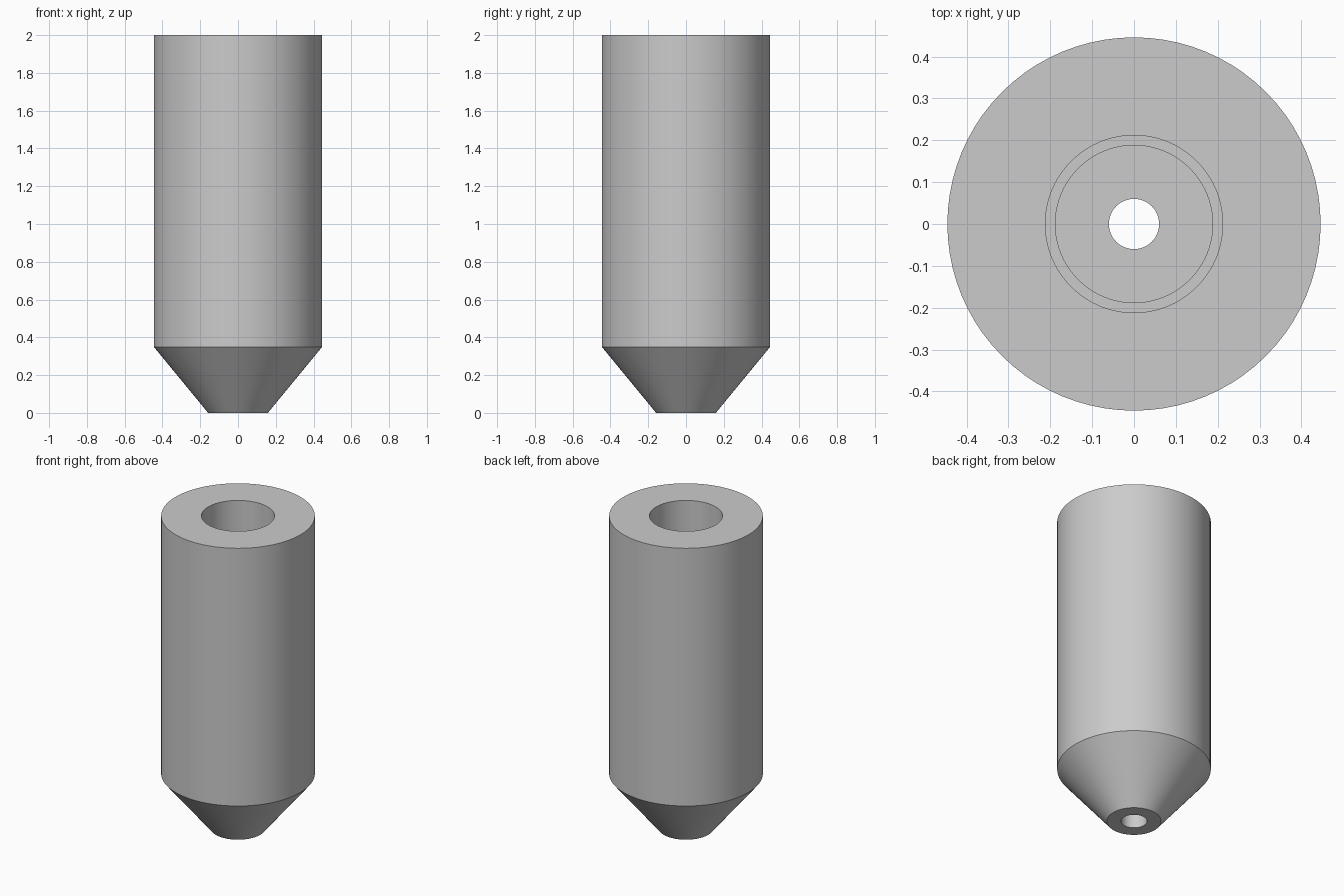
import bpy
import bmesh
import math

SIDES = 80

cube = bpy.data.objects.get("Cube")
if cube:
    bpy.data.objects.remove(cube, do_unlink=True)

grey = bpy.data.materials.new("plain grey")
grey.use_nodes = True
colour = (0.6, 0.6, 0.6, 1)
grey.diffuse_color = colour
grey.node_tree.nodes["Principled BSDF"].inputs["Base Color"].default_value = colour


def lathe(name, profile, material):
    """Revolve a closed (radius, height) profile around the z axis."""
    bm = bmesh.new()
    rings = []
    for radius, height in profile:
        ring = []
        for i in range(SIDES):
            a = math.tau * i / SIDES
            ring.append(bm.verts.new((radius * math.cos(a), radius * math.sin(a), height)))
        rings.append(ring)
    for lower, upper in zip(rings, rings[1:] + rings[:1]):
        for i in range(SIDES):
            j = (i + 1) % SIDES
            bm.faces.new((lower[i], lower[j], upper[j], upper[i]))
    bmesh.ops.recalc_face_normals(bm, faces=bm.faces)
    mesh = bpy.data.meshes.new(name)
    bm.to_mesh(mesh)
    bm.free()
    mesh.materials.append(material)
    obj = bpy.data.objects.new(name, mesh)
    bpy.context.collection.objects.link(obj)
    bpy.ops.object.select_all(action="DESELECT")
    obj.select_set(True)
    bpy.context.view_layer.objects.active = obj
    bpy.ops.object.shade_smooth_by_angle(angle=math.radians(30))
    return obj


# Cylindrical body, tapered tip, stepped bore and narrow through hole
lathe("nozzle_body", [
    (0.158, 0), (0.446, 0.35), (0.446, 2),      # tip, taper and outer wall
    (0.212, 2), (0.212, 0.8),                   # wide upper bore
    (0.188, 0.8), (0.188, 0.35),                # ledge and lower bore
    (0.06, 0.35), (0.06, 0.15),                 # floor and through hole
    (0.075, 0.15), (0.075, 0),                  # wider outlet
], grey)
